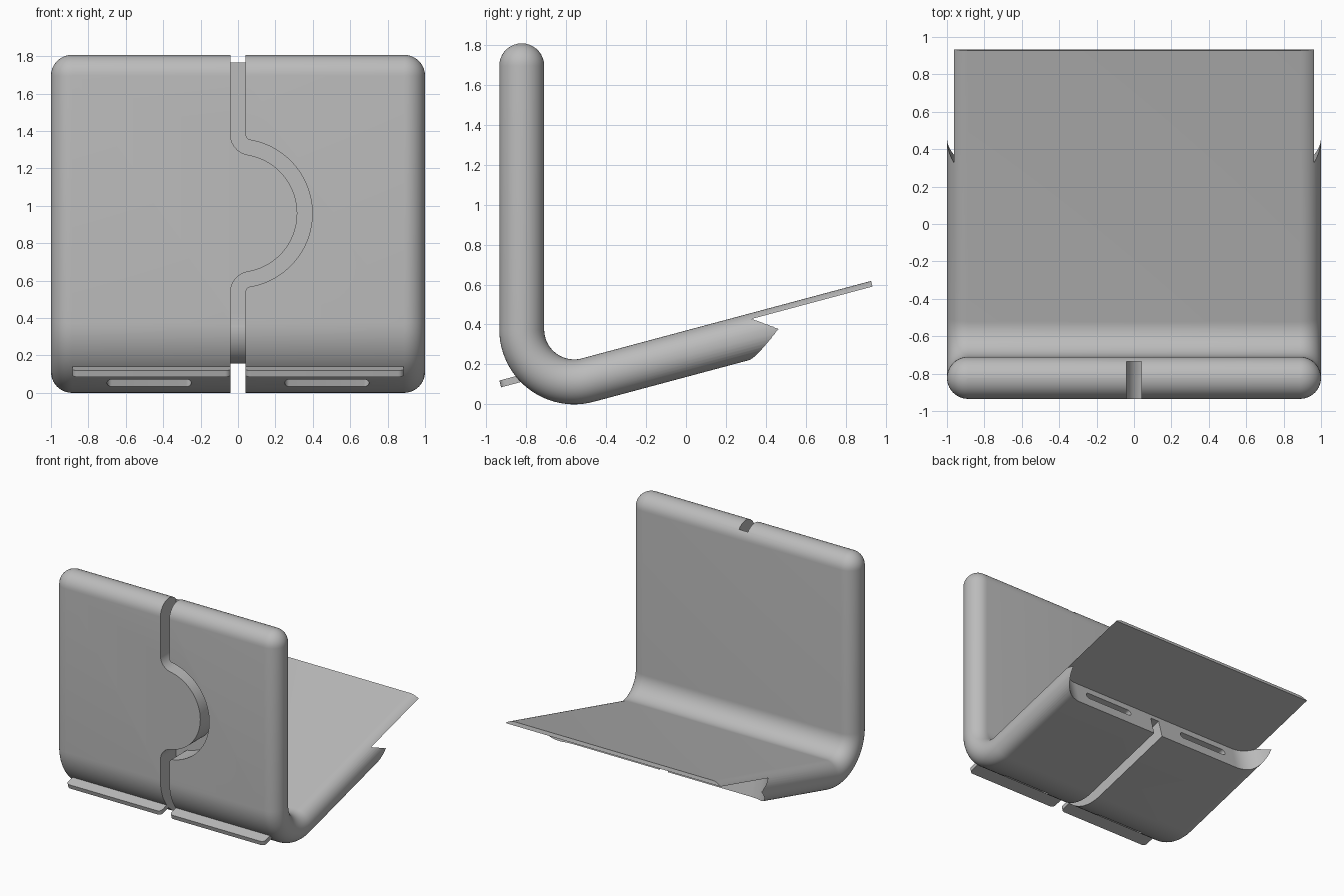
import bpy, bmesh, math
from mathutils import Vector

if "Cube" in bpy.data.objects:
    bpy.data.objects.remove(bpy.data.objects["Cube"])

SLOPE = math.radians(15)
R = 0.1125                       # half thickness of the bent slab
BEND = 0.2625                    # centre line bend radius
CY, CZ = -0.56, 0.375            # bend centre
DY, DZ = math.cos(SLOPE), math.sin(SLOPE)

grey = bpy.data.materials.new("light_grey")
grey.use_nodes = True
grey.diffuse_color = (0.5, 0.5, 0.5, 1)
grey.node_tree.nodes["Principled BSDF"].inputs["Base Color"].default_value = (0.5, 0.5, 0.5, 1)


def leg(x, u, w):
    """Point from across, along and normal distances on the sloped leg."""
    return Vector((x, u * DY - w * DZ, u * DZ + w * DY))


def finish(name, bm):
    bmesh.ops.recalc_face_normals(bm, faces=bm.faces)
    mesh = bpy.data.meshes.new(name)
    bm.to_mesh(mesh)
    bm.free()
    mesh.materials.append(grey)
    obj = bpy.data.objects.new(name, mesh)
    bpy.context.collection.objects.link(obj)
    return obj


def prism(name, outline, place, low, high):
    """Extrude a 2D outline between two depths; place maps (a, b, depth) to space."""
    bm = bmesh.new()
    a, b = [[bm.verts.new(place(p, q, d)) for p, q in outline] for d in (low, high)]
    bm.faces.new(a)
    bm.faces.new(b)
    for i in range(len(a)):
        j = (i + 1) % len(a)
        bm.faces.new((a[i], a[j], b[j], b[i]))
    return finish(name, bm)


def arc(cx, cy, r, start, end, n):
    return [(cx + r * math.cos(math.radians(start + (end - start) * i / n)),
             cy + r * math.sin(math.radians(start + (end - start) * i / n)))
            for i in range(n + 1)]


def rounded_rect(x0, x1, y0, y1, r, n=8):
    return (arc(x1 - r, y1 - r, r, 0, 90, n) + arc(x0 + r, y1 - r, r, 90, 180, n)
            + arc(x0 + r, y0 + r, r, 180, 270, n) + arc(x1 - r, y0 + r, r, 270, 360, n))


# Bent slab: pill section swept down the back, round the bend and along the leg
stations = []                    # (y, z, normal y, normal z, radius)
for i in range(10):
    t = math.radians(89 - 89 * i / 9)
    stations.append((CY - BEND, 1.695 + R * math.sin(t), -1, 0, R * math.cos(t)))
for i in range(25):
    t = math.radians(180 + 105 * i / 24)
    ny, nz = math.cos(t), math.sin(t)
    stations.append((CY + BEND * ny, CZ + BEND * nz, ny, nz, R))
end = leg(0, 1.055, 0.2445)
stations.append((end.y, end.z, DZ, -DY, R))

section = [(0.8875, p) for p in arc(0, 0, 1, -90, 90, 20)]
section += [(-0.8875, p) for p in arc(0, 0, 1, 90, 270, 20)]
bm = bmesh.new()
rings = []
for y, z, ny, nz, r in stations:
    rings.append([bm.verts.new((cx + r * p[0], y + ny * r * p[1], z + nz * r * p[1]))
                  for cx, p in section])
for a, b in zip(rings, rings[1:]):
    for i in range(len(a)):
        j = (i + 1) % len(a)
        bm.faces.new((a[i], a[j], b[j], b[i]))
bm.faces.new(rings[0])
bm.faces.new(rings[-1])
body = finish("bent_stand_body", bm)

cutters = []

# Undercut that leaves a thin shelf beyond the thick part of the leg
corner = arc(0.79, 0.546, 0.21, -90, 0, 16)
undercut = [(-x, u) for x, u in reversed(corner)] + corner
undercut += [(1.1, 0.56), (1.1, 1.3), (-1.1, 1.3), (-1.1, 0.56)]
cutters.append(prism("undercut_cutter", undercut, leg, -0.3, 0.328))

# Slots running lengthwise through the leg
for side in (-1, 1):
    lo, hi = sorted((side * 0.25, side * 0.7))
    cutters.append(prism("slot_cutter", rounded_rect(lo, hi, 0.218, 0.272, 0.0265),
                         lambda x, w, u: leg(x, u, w), -1.2, 0.7))

# Cable groove in the back: straight, filleted into a half circle, straight
F, M, ZC, H = 0.07, 0.357, 0.96, 0.04
rise = math.sqrt((M + F) ** 2 - F ** 2)
ang = math.degrees(math.atan2(rise, F))


def groove_edge(off):
    """Groove side, off is the distance to the right of the centre line."""
    return ([(off, 1.95)] + arc(F, ZC + rise, F - off, 180, 180 + ang, 10)
            + arc(0, ZC, M + off, ang, -ang, 48)
            + arc(F, ZC - rise, F - off, 180 - ang, 180, 10) + [(off, 0.42)])


cutters.append(prism("back_groove_cutter", groove_edge(H) + groove_edge(-H)[::-1],
                     lambda x, z, y: Vector((x, y, z)), -1.3, -0.735))

# Cable groove round the bend and under the leg
floor = [(-0.735, 0.45)]
for i in range(17):
    t = i / 16
    a = math.radians(180 + 105 * t)
    rad = 0.175 + 0.042 * min(1, t * 1.5)
    floor.append((CY + rad * math.cos(a), CZ + rad * math.sin(a)))
far = leg(0, 0.7, 0.29)
floor += [(far.y, far.z), (far.y, -0.3), (-1.3, -0.3), (-1.3, 0.45)]
cutters.append(prism("under_groove_cutter", floor,
                     lambda y, z, x: Vector((x, y, z)), -H, H))

bpy.context.view_layer.objects.active = body
for cutter in cutters:
    cutter.hide_render = True
    mod = body.modifiers.new("cut", "BOOLEAN")
    mod.operation = "DIFFERENCE"
    mod.solver = "EXACT"
    mod.object = cutter
    bpy.ops.object.modifier_apply(modifier=mod.name)
for cutter in cutters:
    bpy.data.objects.remove(cutter)

# Thin front tabs continuing the shelf plane through the bend
parts = [body]
for side, label in ((1, "left"), (-1, "right")):
    lo, hi = sorted((side * H, side * 0.885))
    parts.append(prism("front_tab_" + label, rounded_rect(lo, hi, -0.872, -0.68, 0.03),
                       leg, 0.322, 0.357))

for obj in parts:
    bpy.ops.object.select_all(action="DESELECT")
    obj.select_set(True)
    bpy.context.view_layer.objects.active = obj
    bpy.ops.object.shade_smooth_by_angle(angle=math.radians(30))
